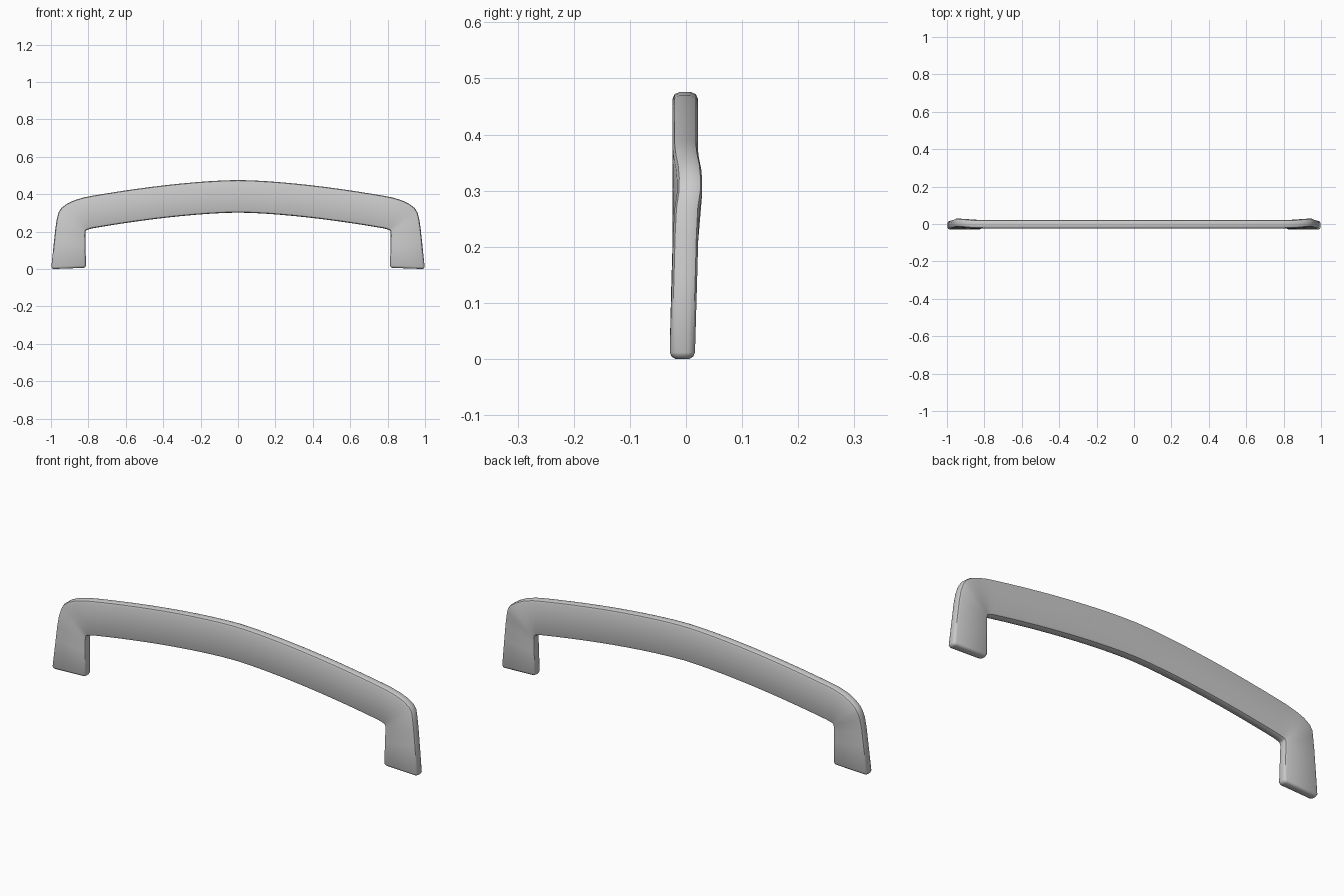
import bpy, bmesh
from mathutils import Vector

if "Cube" in bpy.data.objects:
    bpy.data.objects.remove(bpy.data.objects["Cube"])

HALF = 0.0225   # half thickness in y
C = 0.012       # edge rounding

# Right half stations: outer x, outer z, inner x, inner z, outer y, inner y
half = []
for i in range(1, 11):
    x = 0.078 * i
    f = (x / 0.8) ** 1.6
    half.append((x, 0.48 - 0.088 * f, x, 0.306 - 0.088 * f, -0.0025, -0.0025))
half += [
    (0.825, 0.387, 0.803, 0.215, -0.002, -0.003),
    (0.875, 0.372, 0.809, 0.213, 0.000, -0.003),
    (0.915, 0.353, 0.812, 0.211, 0.004, -0.003),
    (0.944, 0.331, 0.814, 0.208, 0.006, -0.003),
    (0.959, 0.308, 0.815, 0.204, 0.006, -0.003),
    (0.968, 0.275, 0.816, 0.198, 0.001, -0.003),
    (0.976, 0.225, 0.816, 0.180, -0.0015, -0.0035),
    (0.984, 0.150, 0.815, 0.130, -0.0035, -0.005),
    (0.998, 0.016, 0.813, 0.023, -0.0075, -0.0075),
]
# Foot end: two shrinking rings (drop in z, inset)
foot = half[-1]
ends = [(foot, 0.008, 0.004), (foot, 0.012, 0.012)]
rings = [(s, 0, 0) for s in half] + ends


def section(station, drop, inset, side):
    """Rounded rectangle running from the outer edge to the inner edge."""
    ox, oz, ix, iz, oy, iy = station
    o = Vector((side * ox, oy, oz - drop))
    n = Vector((side * ix, iy, iz - drop))
    d = (n - o).normalized()
    o, n = o + d * inset, n - d * inset
    h = HALF - inset * 0.8
    c = min(C, h * 0.6)
    k = c * 0.3
    edge = [(c, -h), (k, -h + k), (0, -h + c), (0, h - c), (k, h - k), (c, h)]
    pts = [o + d * a + Vector((0, b, 0)) for a, b in edge]
    pts += [n - d * a + Vector((0, b, 0)) for a, b in reversed(edge)]
    return pts


# Handle: one continuous loft from left foot over the arch to right foot
middle = ((0, 0.48, 0, 0.306, -0.0025, -0.0025), 0, 0)
loops = [section(*r, -1) for r in reversed(rings)]
loops += [section(*middle, 1)] + [section(*r, 1) for r in rings]

bm = bmesh.new()
vs = [[bm.verts.new(p) for p in loop] for loop in loops]
for a, b in zip(vs, vs[1:]):
    for i in range(len(a)):
        j = (i + 1) % len(a)
        bm.faces.new((a[i], a[j], b[j], b[i]))
bm.faces.new(vs[0])
bm.faces.new(vs[-1])
bmesh.ops.recalc_face_normals(bm, faces=bm.faces)

# Stand on the floor and centre front to back
low = min(v.co.z for v in bm.verts)
ys = [v.co.y for v in bm.verts]
mid = (min(ys) + max(ys)) / 2
bmesh.ops.translate(bm, verts=bm.verts, vec=(0, -mid, -low))

mesh = bpy.data.meshes.new("arched_handle")
bm.to_mesh(mesh)
bm.free()
obj = bpy.data.objects.new("arched_handle", mesh)
bpy.context.collection.objects.link(obj)
bpy.context.view_layer.objects.active = obj
obj.select_set(True)
bpy.ops.object.shade_smooth_by_angle(angle=0.7)
